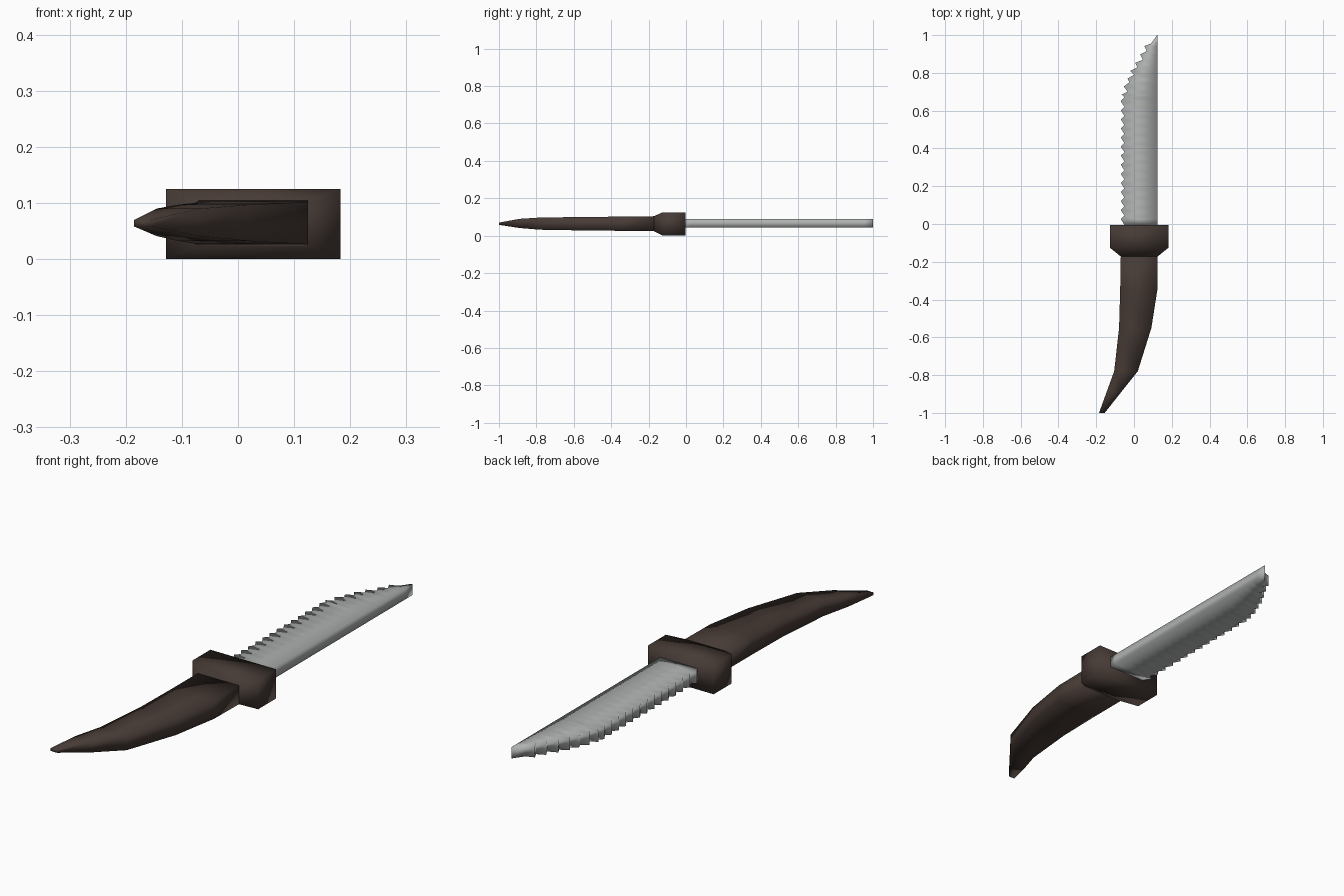
import bpy, bmesh

if "Cube" in bpy.data.objects:
    bpy.data.objects.remove(bpy.data.objects["Cube"])


def material(name, rgb):
    m = bpy.data.materials.new(name)
    m.diffuse_color = (*rgb, 1)
    m.use_nodes = True
    m.node_tree.nodes["Principled BSDF"].inputs["Base Color"].default_value = m.diffuse_color
    return m


def loft(name, sections, mat):
    """Join rectangular sections (y, x0, x1, z0, z1) into one smooth capped solid."""
    bm = bmesh.new()
    rings = [[bm.verts.new(p) for p in ((x0, y, z0), (x1, y, z0), (x1, y, z1), (x0, y, z1))]
             for y, x0, x1, z0, z1 in sections]
    for a, b in zip(rings, rings[1:]):
        for i in range(4):
            j = (i + 1) % 4
            bm.faces.new((a[i], a[j], b[j], b[i]))
    bm.faces.new(rings[0])
    bm.faces.new(rings[-1])
    bmesh.ops.recalc_face_normals(bm, faces=bm.faces)
    for f in bm.faces:
        f.smooth = True
    me = bpy.data.meshes.new(name)
    bm.to_mesh(me)
    bm.free()
    me.materials.append(mat)
    ob = bpy.data.objects.new(name, me)
    bpy.context.collection.objects.link(ob)
    return ob


steel = material("grey steel", (0.43, 0.45, 0.44))
brown = material("dark brown", (0.062, 0.043, 0.036))

# Curved tapering handle
loft("handle", [
    (-1.0, -0.185, -0.155, 0.058, 0.07),
    (-0.89, -0.145, -0.068, 0.041, 0.09),
    (-0.78, -0.105, 0.02, 0.032, 0.097),
    (-0.55, -0.079, 0.092, 0.028, 0.1),
    (-0.34, -0.073, 0.125, 0.026, 0.102),
    (-0.17, -0.07, 0.125, 0.024, 0.104),
], brown)

# Guard block with a sloped collar towards the handle
loft("guard", [
    (-0.172, -0.07, 0.125, 0.024, 0.104),
    (-0.125, -0.128, 0.183, 0, 0.125),
    (-0.004, -0.128, 0.183, 0, 0.125),
], brown)

# Serrated blade: straight teeth, then teeth climbing to the point
edge = []
pitch = 0.048
for i in range(14):
    y = i * pitch
    edge += [(y - 0.004, -0.051), (y + 0.026, -0.07)]
edge += [(0.672, -0.05), (0.685, -0.066), (0.70, -0.034), (0.728, -0.054),
         (0.75, -0.024), (0.77, -0.034), (0.79, 0.0), (0.81, -0.02),
         (0.83, 0.018), (0.853, 0.006), (0.87, 0.047), (0.898, 0.032),
         (0.915, 0.068), (0.942, 0.054), (0.955, 0.09), (1.0, 0.122)]
loft("blade", [(y, x, 0.125, 0.043, 0.09) for y, x in edge], steel)
